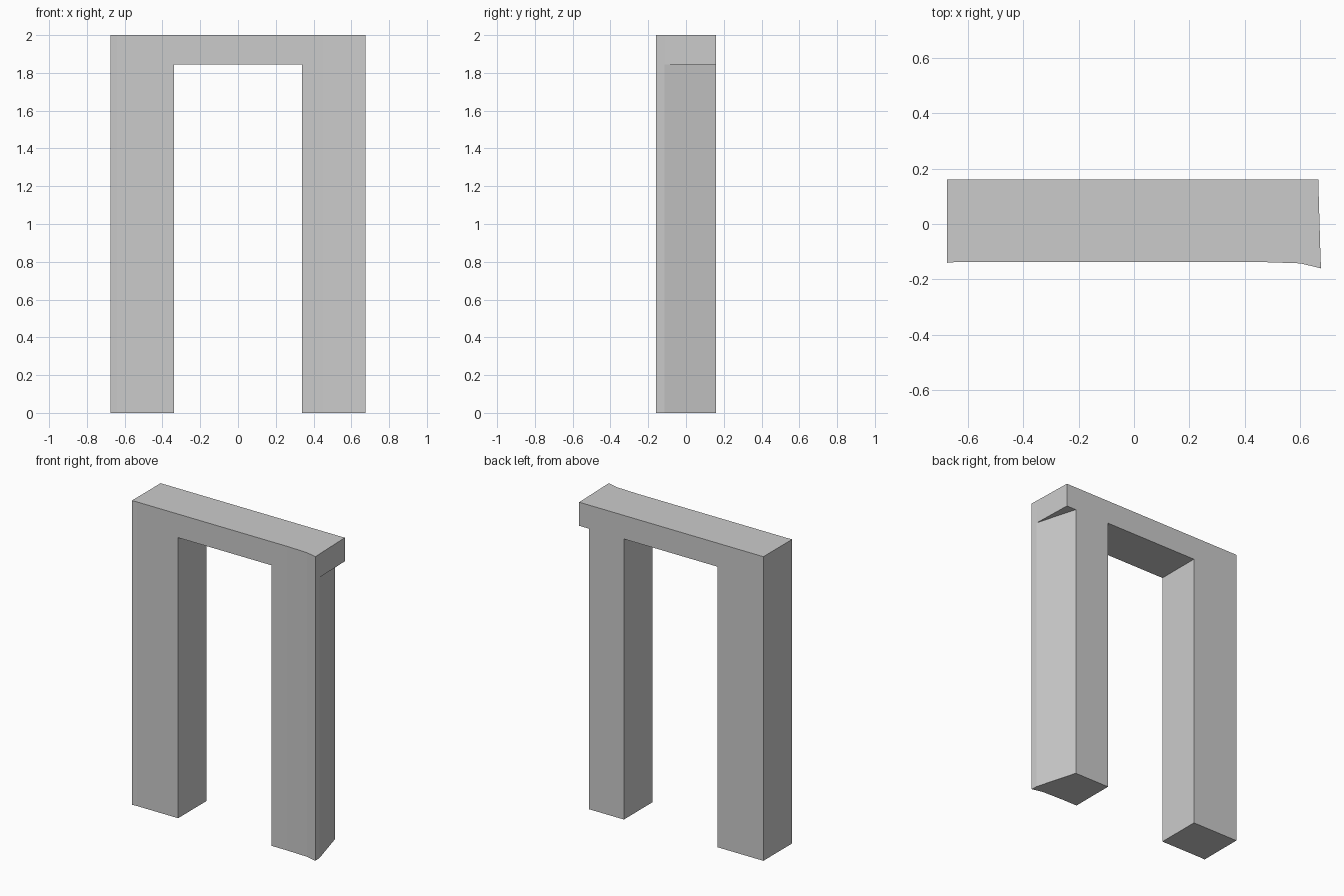
import bpy
import bmesh

cube = bpy.data.objects.get("Cube")
if cube:
    bpy.data.objects.remove(cube, do_unlink=True)

TOP, SOFFIT = 2.0, 1.845
BACK, INNER = 0.16, 0.34

grey = bpy.data.materials.new("light_grey")
grey.use_nodes = True
colour = (0.6, 0.6, 0.6, 1)
grey.diffuse_color = colour
grey.node_tree.nodes["Principled BSDF"].inputs["Base Color"].default_value = colour


def prism(name, outline, low, high, top_caps=(), bottom_caps=()):
    """Walls around a counterclockwise outline, closed by the given caps."""
    bm = bmesh.new()

    def face(points):
        bm.faces.new([bm.verts.new(p) for p in points])

    for (ax, ay), (bx, by) in zip(outline, outline[1:] + outline[:1]):
        face([(ax, ay, low), (bx, by, low), (bx, by, high), (ax, ay, high)])
    for cap in top_caps:
        face([(x, y, high) for x, y in cap])
    for cap in bottom_caps:
        face([(x, y, low) for x, y in reversed(cap)])
    bmesh.ops.remove_doubles(bm, verts=bm.verts, dist=0.0005)
    mesh = bpy.data.meshes.new(name)
    bm.to_mesh(mesh)
    bm.free()
    mesh.materials.append(grey)
    obj = bpy.data.objects.new(name, mesh)
    bpy.context.collection.objects.link(obj)
    return obj


# Shared plan corners, front edges running from -x to +x
right_front = [(-0.675, -0.14), (-0.64, -0.137), (-INNER, -0.137)]
left_front = [(INNER, -0.137), (0.45, -0.137), (0.6, -0.142), (0.675, -0.16)]
shoulder = (0.673, -0.115)
beam_end = (0.665, BACK)
leg_end = (0.595, BACK)
inner_back = [(INNER, BACK), (-INNER, BACK)]
right_back = (-0.675, BACK)

# Straight right leg
right_leg = right_front + [inner_back[1], right_back]
prism("right_leg", right_leg, 0, SOFFIT, bottom_caps=[right_leg])

# Left leg with its outer side cut away towards the back
left_leg = left_front + [shoulder, leg_end, inner_back[0]]
prism("left_leg", left_leg, 0, SOFFIT, bottom_caps=[left_leg])

# Beam with its soffit and the small overhang beside the left leg
beam = right_front + left_front + [shoulder, beam_end] + inner_back + [right_back]
opening = [right_front[-1], left_front[0]] + inner_back
overhang = [shoulder, beam_end, leg_end]
prism("beam", beam, SOFFIT, TOP, top_caps=[beam], bottom_caps=[opening, overhang])
